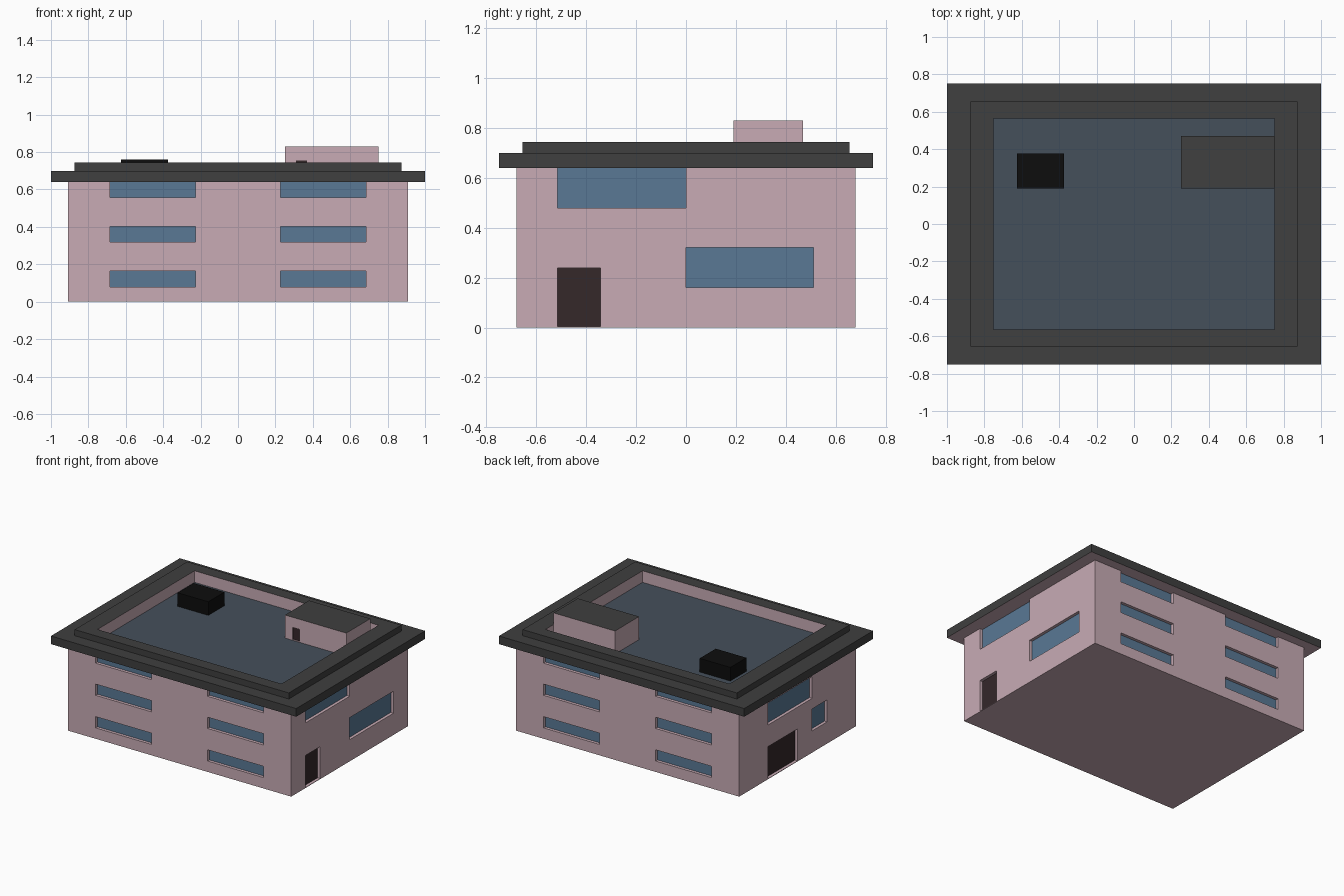
import bpy
from mathutils import Vector

if "Cube" in bpy.data.objects:
    bpy.data.objects.remove(bpy.data.objects["Cube"])


def mat(name, r, g, b):
    m = bpy.data.materials.new(name)
    m.diffuse_color = (r, g, b, 1)
    m.use_nodes = True
    m.node_tree.nodes["Principled BSDF"].inputs["Base Color"].default_value = m.diffuse_color
    return m


PINK = mat("pink_wall", 0.58, 0.41, 0.46)
GREY = mat("dark_roof", 0.05, 0.05, 0.05)
GLASS = mat("glass", 0.10, 0.19, 0.30)
DECK = mat("roof_deck", 0.06, 0.08, 0.105)
DOOR = mat("door", 0.035, 0.021, 0.023)
BLACK = mat("black", 0.004, 0.004, 0.004)


class Part:
    """Collects quads and turns them into one object."""

    def __init__(self, name):
        self.name, self.verts, self.faces, self.mats, self.slots = name, [], [], [], []

    def quad(self, pts, m, toward):
        # wind the quad so that its normal faces the given direction
        p = [Vector(q) for q in pts]
        if (p[1] - p[0]).cross(p[2] - p[0]).dot(Vector(toward)) < 0:
            p.reverse()
        if m not in self.mats:
            self.mats.append(m)
        n = len(self.verts)
        self.verts += p
        self.faces.append(range(n, n + 4))
        self.slots.append(self.mats.index(m))

    def build(self):
        import bmesh
        me = bpy.data.meshes.new(self.name)
        me.from_pydata(self.verts, [], [list(f) for f in self.faces])
        for m in self.mats:
            me.materials.append(m)
        for poly, s in zip(me.polygons, self.slots):
            poly.material_index = s
        bm = bmesh.new()
        bm.from_mesh(me)
        bmesh.ops.remove_doubles(bm, verts=bm.verts, dist=1e-5)
        bm.to_mesh(me)
        bm.free()
        bpy.context.collection.objects.link(bpy.data.objects.new(self.name, me))


def wall(part, place, u, v, openings, depth):
    """Wall panel with recessed openings (u0, u1, v0, v1, infill part, material)."""
    out = Vector(place(0, 0, 0)) - Vector(place(0, 0, 1))
    rect = lambda a, b, c, e, d: [place(a, c, d), place(b, c, d), place(b, e, d), place(a, e, d)]
    us = sorted({*u, *(x for o in openings for x in o[0:2])})
    vs = sorted({*v, *(x for o in openings for x in o[2:4])})
    for a, b in zip(us, us[1:]):
        for c, e in zip(vs, vs[1:]):
            mu, mv = (a + b) / 2, (c + e) / 2
            if not any(o[0] < mu < o[1] and o[2] < mv < o[3] for o in openings):
                part.quad(rect(a, b, c, e, 0), PINK, out)
    for a, b, c, e, infill, m in openings:
        infill.quad(rect(a, b, c, e, depth), m, out)
        outer, inner = rect(a, b, c, e, 0), rect(a, b, c, e, depth)
        middle = sum((Vector(p) for p in outer + inner), Vector()) / 8
        for i in range(4):
            j = (i + 1) % 4
            edge = [outer[i], outer[j], inner[j], inner[i]]
            part.quad(edge, PINK, middle - sum((Vector(p) for p in edge), Vector()) / 4)


def box_walls(part, x0, x1, y0, y1, z0, z1, depth, front=(), back=(), right=(), left=()):
    z = (z0, z1)
    wall(part, lambda u, v, d: (u, y0 + d, v), (x0, x1), z, front, depth)
    wall(part, lambda u, v, d: (u, y1 - d, v), (x0, x1), z, back, depth)
    wall(part, lambda u, v, d: (x1 - d, u, v), (y0, y1), z, right, depth)
    wall(part, lambda u, v, d: (x0 + d, u, v), (y0, y1), z, left, depth)


def level(x0, x1, y0, y1, z):
    return [(x0, y0, z), (x1, y0, z), (x1, y1, z), (x0, y1, z)]


walls, windows, doors = Part("walls"), Part("windows"), Part("doors")
hut, hut_door, roof, unit = Part("roof_hut"), Part("roof_hut_door"), Part("roof"), Part("roof_unit")

# Main walls: three rows of strip windows front and back, mixed openings on the ends
strips = [(a, a + 0.457, z, z + 0.083, windows, GLASS)
          for a in (-0.685, 0.228) for z in (0.08, 0.32, 0.557)]
right = [(-0.515, 0, 0.48, 0.64, windows, GLASS), (0, 0.512, 0.16, 0.322, windows, GLASS),
         (-0.515, -0.343, 0.004, 0.24, doors, DOOR)]
left = [(-0.17, 0.343, 0.40, 0.56, windows, GLASS), (-0.343, -0.17, 0.16, 0.322, windows, GLASS),
        (0, 0.343, 0.004, 0.24, doors, DOOR)]
box_walls(walls, -0.91, 0.91, -0.68, 0.68, 0, 0.64, 0.022, strips, strips, right, left)
walls.quad(level(-0.91, 0.91, -0.68, 0.68, 0), PINK, (0, 0, -1))

# Roof: stepped rim from soffit to sunken deck (half x, half y, z, material of step reaching it)
rim = [(0.91, 0.68, 0.64, None), (1, 0.75, 0.64, PINK), (1, 0.75, 0.70, GREY),
       (0.873, 0.655, 0.70, GREY), (0.873, 0.655, 0.745, GREY),
       (0.75, 0.565, 0.745, GREY), (0.75, 0.565, 0.66, PINK)]
for (ax, ay, az, _), (bx, by, bz, m) in zip(rim, rim[1:]):
    lo, hi = level(-ax, ax, -ay, ay, az), level(-bx, bx, -by, by, bz)
    for i, side in enumerate([(0, -1, 0), (1, 0, 0), (0, 1, 0), (-1, 0, 0)]):
        j = (i + 1) % 4
        toward = Vector(side) * (bz - az) + Vector((0, 0, ax - bx))
        roof.quad([lo[i], lo[j], hi[j], hi[i]], m, toward)
roof.quad(level(-0.75, 0.75, -0.565, 0.565, 0.66), DECK, (0, 0, 1))

# Roof hut with a small door
box_walls(hut, 0.25, 0.75, 0.19, 0.47, 0.66, 0.83, 0.008,
          front=[(0.31, 0.37, 0.664, 0.755, hut_door, DOOR)])
hut.quad(level(0.25, 0.75, 0.19, 0.47, 0.83), GREY, (0, 0, 1))

for part in (walls, windows, doors, roof, hut, hut_door):
    part.build()

# Black rooftop unit
bpy.ops.mesh.primitive_cube_add(size=1, location=(-0.5, 0.283, 0.71))
vent = bpy.context.object
vent.name = "roof_unit"
vent.scale = (0.25, 0.187, 0.10)
vent.data.materials.append(BLACK)
